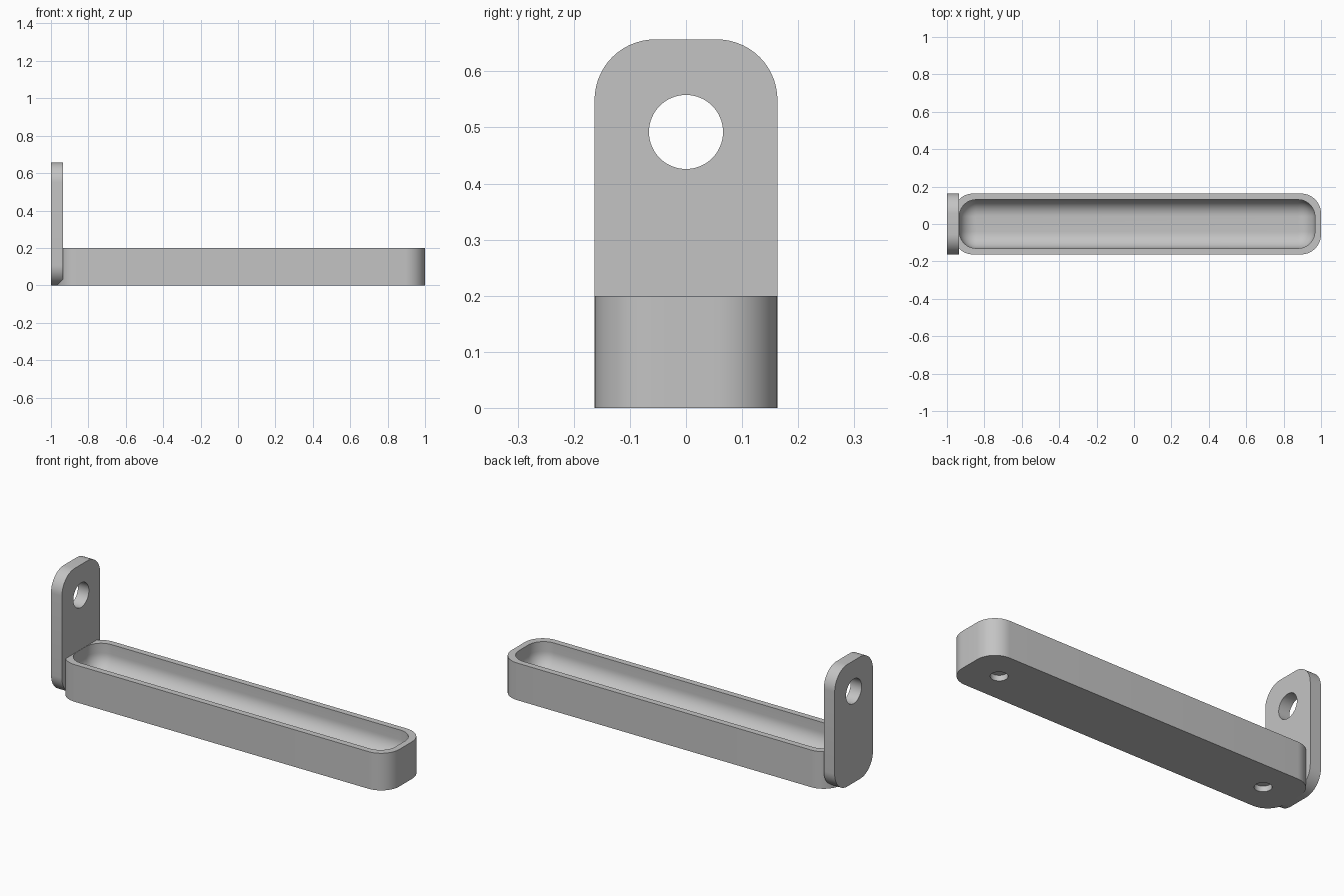
import bpy, bmesh, math
from mathutils import Matrix

if "Cube" in bpy.data.objects:
    bpy.data.objects.remove(bpy.data.objects["Cube"])

grey = bpy.data.materials.new("light_grey")
grey.use_nodes = True
grey.diffuse_color = (0.55, 0.55, 0.55, 1)
grey.node_tree.nodes["Principled BSDF"].inputs["Base Color"].default_value = grey.diffuse_color

HALF_W = 0.163      # half width of tray and plate
CORNER = 0.108      # outer corner radius
WALL = 0.033        # tray wall thickness
TRAY_H, PLATE_H = 0.2, 0.657
TRAY_X0, TRAY_X1 = -0.967, 1.0
PLATE_X0, PLATE_X1 = -1.0, -0.935
FLOOR_Z, FILLET = 0.06, 0.088


def rounded_rect(u0, u1, v0, v1, r, steps=14):
    """Outline points, counter-clockwise."""
    centres = [(u1 - r, v1 - r), (u0 + r, v1 - r), (u0 + r, v0 + r), (u1 - r, v0 + r)]
    pts = []
    for i, (cu, cv) in enumerate(centres):
        for k in range(steps + 1):
            a = math.pi / 2 * (i + k / steps)
            pts.append((cu + r * math.cos(a), cv + r * math.sin(a)))
    return pts


def loft(name, rings):
    """Closed solid through rings of matching points."""
    bm = bmesh.new()
    loops = [[bm.verts.new(p) for p in ring] for ring in rings]
    n = len(loops[0])
    for a, b in zip(loops, loops[1:]):
        for i in range(n):
            j = (i + 1) % n
            bm.faces.new((a[i], a[j], b[j], b[i]))
    bm.faces.new(loops[0][::-1])
    bm.faces.new(loops[-1])
    bmesh.ops.remove_doubles(bm, verts=bm.verts, dist=1e-5)
    bmesh.ops.recalc_face_normals(bm, faces=bm.faces)
    return make_object(name, bm)


def make_object(name, bm):
    mesh = bpy.data.meshes.new(name)
    bm.to_mesh(mesh)
    bm.free()
    mesh.materials.append(grey)
    obj = bpy.data.objects.new(name, mesh)
    bpy.context.collection.objects.link(obj)
    return obj


def activate(obj):
    bpy.ops.object.select_all(action='DESELECT')
    obj.select_set(True)
    bpy.context.view_layer.objects.active = obj


def drill(obj, centre, radius, depth, axis='Z'):
    """Cut a round hole, then remove the cutter."""
    turn = Matrix.Rotation(math.pi / 2, 4, 'Y') if axis == 'X' else Matrix()
    bm = bmesh.new()
    bmesh.ops.create_cone(bm, cap_ends=True, segments=64, radius1=radius, radius2=radius,
                          depth=depth, matrix=Matrix.Translation(centre) @ turn)
    cutter = make_object("hole_cutter", bm)
    cutter.hide_render = True
    mod = obj.modifiers.new("hole", 'BOOLEAN')
    mod.operation, mod.solver, mod.object = 'DIFFERENCE', 'EXACT', cutter
    activate(obj)
    bpy.ops.object.modifier_apply(modifier=mod.name)
    bpy.data.objects.remove(cutter)


# Tray: outer wall, flat rim, then the cavity with a rounded floor edge
def tray_ring(inset, r, z):
    return [(x, y, z) for x, y in rounded_rect(TRAY_X0 + inset, TRAY_X1 - inset,
                                               inset - HALF_W, HALF_W - inset, r)]


inner_r = 0.09
rings = [tray_ring(0, CORNER, 0), tray_ring(0, CORNER, TRAY_H), tray_ring(WALL, inner_r, TRAY_H)]
for k in range(13):
    a = math.pi / 2 * k / 12
    shift = FILLET * (1 - math.cos(a))
    rings.append(tray_ring(WALL + shift, inner_r - shift, FLOOR_Z + FILLET * (1 - math.sin(a))))
tray = loft("tray", rings)

# Blind mounting holes under the tray
for x in (-0.785, 0.82):
    drill(tray, (x, 0, 0), 0.042, 0.06)

# Upright hanging plate with a round hole
outline = rounded_rect(-HALF_W, HALF_W, 0, PLATE_H, CORNER)
plate = loft("hanging_plate", [[(x, y, z) for y, z in outline] for x in (PLATE_X0, PLATE_X1)])
drill(plate, (PLATE_X0, 0, 0.492), 0.066, 0.4, 'X')

for obj in (tray, plate):
    activate(obj)
    bpy.ops.object.shade_smooth_by_angle(angle=math.radians(30))
